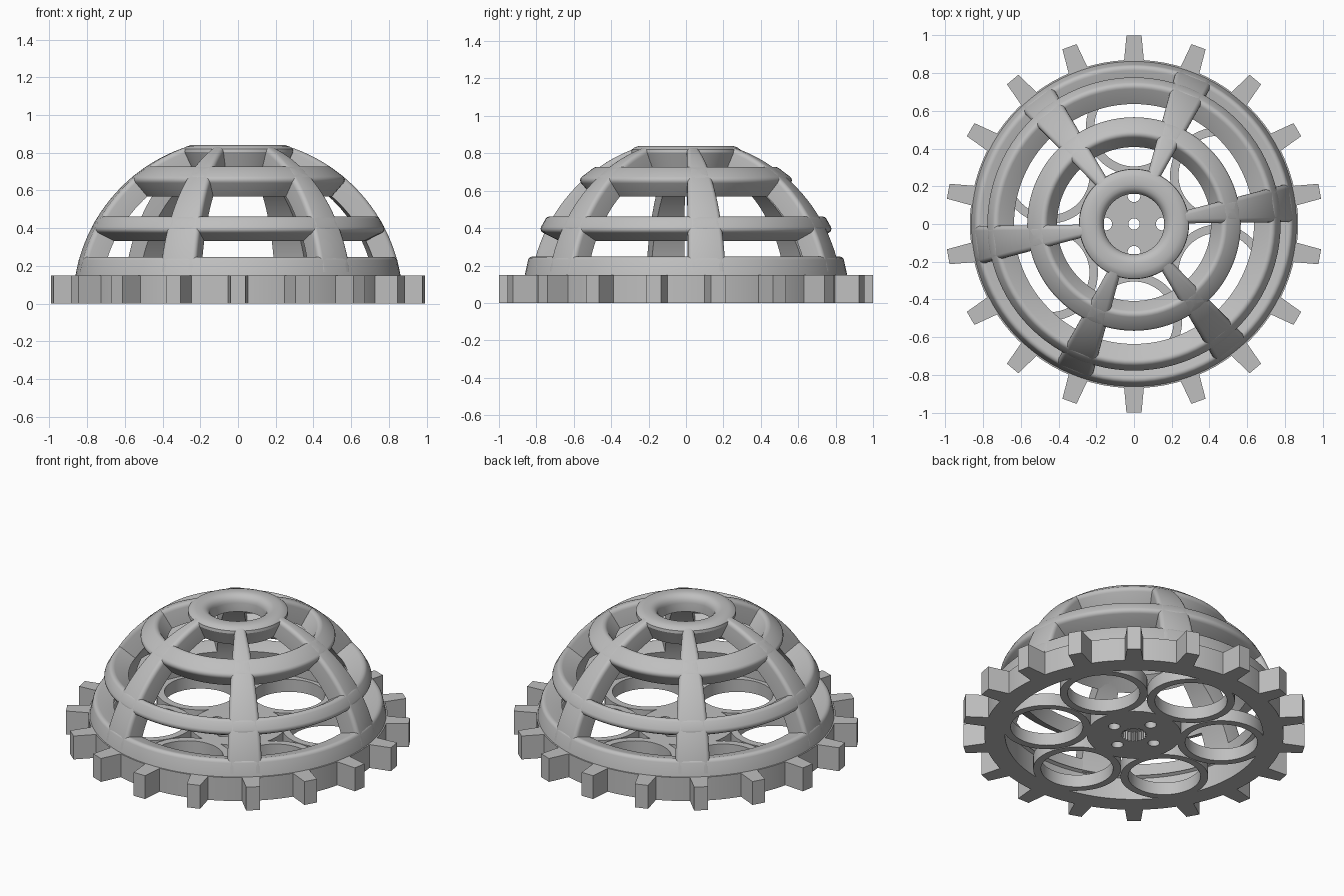
import bpy, bmesh
from math import sin, cos, radians, pi, sqrt

if "Cube" in bpy.data.objects:
    bpy.data.objects.remove(bpy.data.objects["Cube"])

GRAY = (0.52, 0.52, 0.52, 1)
gray = bpy.data.materials.new("plain gray")
gray.use_nodes = True
gray.diffuse_color = GRAY
gray.node_tree.nodes["Principled BSDF"].inputs["Base Color"].default_value = GRAY

R_OUT, R_IN = 0.875, 0.755      # dome shell radii
RIM_H, PLATE_H = 0.15, 0.08     # gear rim and floor heights
FILLET = 0.025


def finish(name, bm):
    bmesh.ops.recalc_face_normals(bm, faces=bm.faces)
    mesh = bpy.data.meshes.new(name)
    bm.to_mesh(mesh)
    bm.free()
    mesh.materials.append(gray)
    ob = bpy.data.objects.new(name, mesh)
    bpy.context.collection.objects.link(ob)
    return ob


def smooth(ob):
    bpy.ops.object.select_all(action='DESELECT')
    ob.select_set(True)
    bpy.context.view_layer.objects.active = ob
    bpy.ops.object.shade_smooth_by_angle(angle=radians(32))


def skin(bm, loops, closed):
    """Join equal closed loops of points into a tube, capped unless closed."""
    rows = [[bm.verts.new(p) for p in loop] for loop in loops]
    n = len(rows[0])
    for i in range(len(rows) if closed else len(rows) - 1):
        a, b = rows[i], rows[(i + 1) % len(rows)]
        for j in range(n):
            k = (j + 1) % n
            bm.faces.new((a[j], a[k], b[k], b[j]))
    if not closed:
        bm.faces.new(rows[0])
        bm.faces.new(rows[-1])


def lathe(name, profile, steps=96, center=(0, 0)):
    bm = bmesh.new()
    loops = []
    for i in range(steps):
        t = 2 * pi * i / steps
        loops.append([(center[0] + r * cos(t), center[1] + r * sin(t), z) for r, z in profile])
    skin(bm, loops, True)
    ob = finish(name, bm)
    smooth(ob)
    return ob


def prism(bm, outline, z0, z1):
    skin(bm, [[(x, y, z) for x, y in outline] for z in (z0, z1)], False)


def circle(r, n, cx=0, cy=0):
    return [(cx + r * cos(2 * pi * i / n), cy + r * sin(2 * pi * i / n)) for i in range(n)]


def rounded(angle_from, angle_to, f):
    """Shell cross-section as (angle, radius), outer corners rounded by f radians."""
    pts = [(angle_from, R_IN)]
    arc = [i * pi / 8 for i in range(5)]
    pts += [(angle_from + f * (1 - cos(a)), R_OUT - FILLET * (1 - sin(a))) for a in arc]
    pts += [(angle_to - f * (1 - cos(a)), R_OUT - FILLET * (1 - sin(a))) for a in reversed(arc)]
    return pts + [(angle_to, R_IN)]


# Dome hoops with radial upper and lower sides
for name, low, high in (("middle_hoop", 26.1, 32.6), ("upper_hoop", 48.8, 57.3)):
    section = rounded(radians(low), radians(high), FILLET / R_OUT)
    lathe(name, [(r * cos(e), r * sin(e)) for e, r in section])

# Bottom hoop standing on the gear rim
section = rounded(radians(9), radians(16.9), FILLET / R_OUT)
z_low = RIM_H - 0.005
foot = [(sqrt(R_IN**2 - z_low**2), z_low), (sqrt(R_OUT**2 - z_low**2), z_low)]
lathe("bottom_hoop", foot + [(r * cos(e), r * sin(e)) for e, r in section[6:]])

# Crown ring around the top opening
crown = [(0.16, 0.735), (0.16, 0.79)]
crown += [(0.21 - 0.05 * cos(a), 0.79 + 0.05 * sin(a)) for a in (pi / 8, pi / 4, 3 * pi / 8, pi / 2)]
crown += [(0.25, 0.84), (0.275, 0.832), (0.29, 0.82), (0.292, 0.803), (0.25, 0.715)]
lathe("crown_ring", crown)

# Six tapering ribs following the dome
for i in range(6):
    mid, half = radians(7.7 + 60 * i), radians(7)
    loops = []
    for s in range(25):
        e = radians(11 + 61.5 * s / 24)
        f = min(FILLET / (R_OUT * cos(e)), half * 0.6)
        loops.append([(r * cos(e) * cos(a), r * cos(e) * sin(a), r * sin(e))
                      for a, r in rounded(mid - half, mid + half, f)])
    bm = bmesh.new()
    skin(bm, loops, False)
    smooth(finish("rib_%d" % (i + 1), bm))

# Gear rim
lathe("gear_rim", [(0.75, 0), (0.87, 0), (0.87, RIM_H), (0.73, RIM_H), (0.75, RIM_H - 0.01)])

# Gear teeth
bm = bmesh.new()
for i in range(18):
    t = radians(10 + 20 * i)
    shape = [(0.85, -0.054), (1.0, -0.04), (1.0, 0.04), (0.85, 0.054)]
    prism(bm, [(u * cos(t) - v * sin(t), u * sin(t) + v * cos(t)) for u, v in shape], 0, RIM_H)
finish("gear_teeth", bm)

# Six round floor openings with walls
for i in range(6):
    t = radians(30 + 60 * i)
    lathe("floor_ring_%d" % (i + 1),
          [(0.21, 0), (0.255, 0), (0.255, PLATE_H), (0.21, PLATE_H)],
          64, (0.515 * cos(t), 0.515 * sin(t)))

# Center plate with a bore, four bolt holes and a splined socket below
bm = bmesh.new()
prism(bm, circle(0.275, 64), 0, PLATE_H)
plate = finish("center_plate", bm)

holes = bmesh.new()
prism(holes, circle(0.03, 32), -0.1, 0.2)
for x, y in circle(0.15, 4):
    prism(holes, circle(0.034, 32, x, y), -0.1, 0.2)
socket = bmesh.new()
teeth = 20
spline = [((0.076 if i % 4 < 2 else 0.066) * cos(2 * pi * i / (4 * teeth)),
           (0.076 if i % 4 < 2 else 0.066) * sin(2 * pi * i / (4 * teeth))) for i in range(4 * teeth)]
prism(socket, spline, -0.1, PLATE_H - 0.02)

for cutter in (finish("hole_cutter", holes), finish("socket_cutter", socket)):
    cutter.hide_render = True
    mod = plate.modifiers.new("cut", 'BOOLEAN')
    mod.operation, mod.solver, mod.object = 'DIFFERENCE', 'EXACT', cutter
    bpy.context.view_layer.objects.active = plate
    bpy.ops.object.modifier_apply(modifier=mod.name)
    bpy.data.objects.remove(cutter)
smooth(plate)
